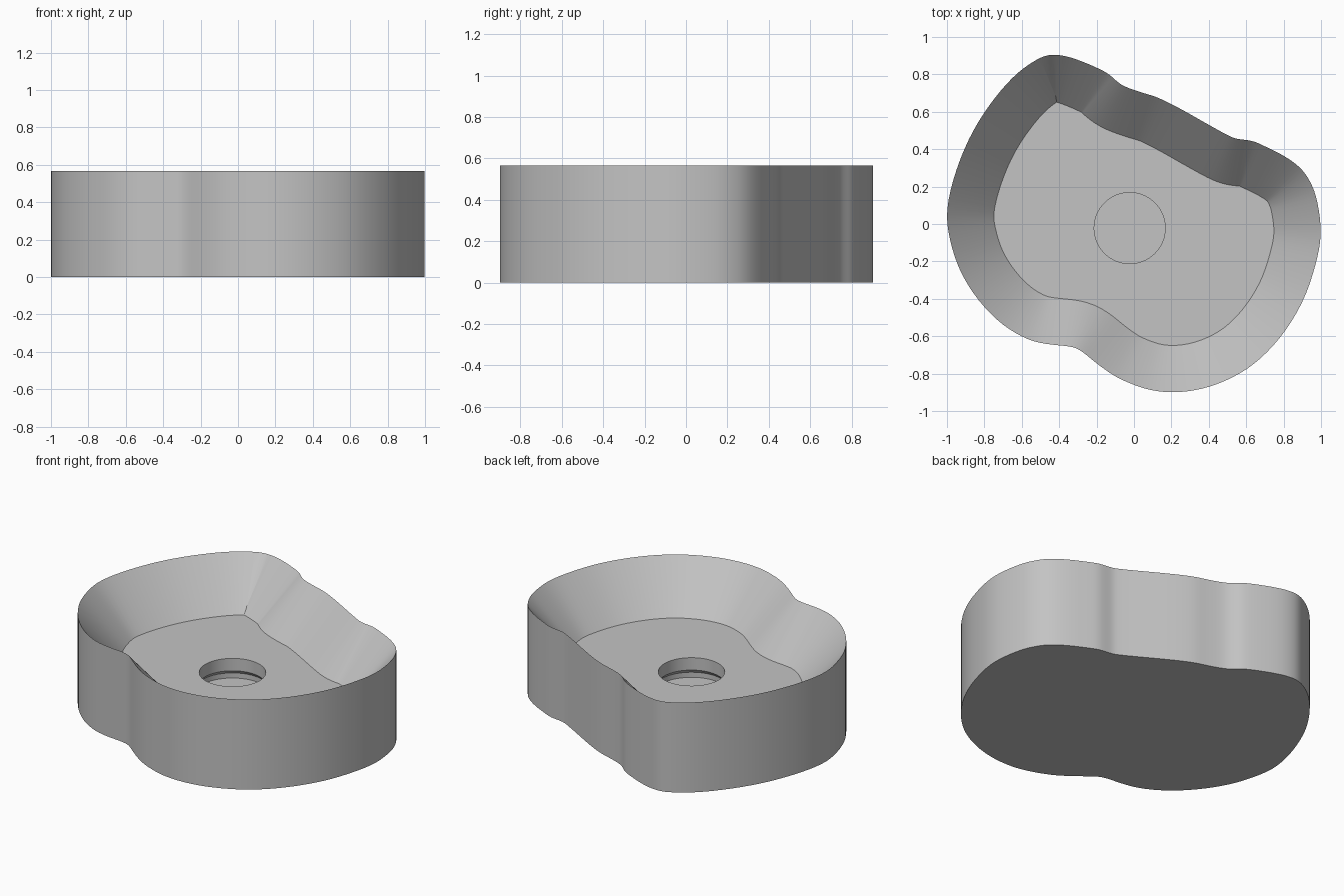
import bpy, bmesh, math
from mathutils import Vector

cube = bpy.data.objects.get("Cube")
if cube:
    bpy.data.objects.remove(cube, do_unlink=True)

HEIGHT, FLOOR, SLOPE = 0.567, 0.283, 0.25
HOLE_X, HOLE_Y = -0.023, -0.022
HOLE_SIDES, STEPS = 64, 4

# Outline of the dish, counter-clockwise from the back corner
OUTLINE = [
    (-.42, .905), (-.5, .89), (-.62, .81), (-.74, .68), (-.86, .5), (-.95, .29),
    (-1, .08), (-.985, -.08), (-.93, -.25), (-.83, -.41), (-.7, -.54),
    (-.56, -.62), (-.44, -.645), (-.34, -.655), (-.28, -.68), (-.2, -.745),
    (-.1, -.815), (0, -.86), (.1, -.89), (.22, -.9), (.36, -.882), (.5, -.833),
    (.64, -.75), (.78, -.61), (.9, -.42), (.97, -.22), (1, -.05), (.98, .12),
    (.945, .22), (.89, .3), (.8, .365), (.7, .415), (.63, .445), (.55, .455),
    (.5, .475), (.4, .53), (.25, .615), (.13, .675), (.05, .7), (-.05, .735),
    (-.1, .77), (-.14, .805), (-.22, .845), (-.33, .888)]


def spline(points):
    """Closed smooth curve through the points."""
    pts = [Vector(p) for p in points]
    n, out = len(pts), []
    for i in range(n):
        a, b, c, d = (pts[(i + k) % n] for k in (-1, 0, 1, 2))
        for s in range(STEPS):
            t = s / STEPS
            out.append(b + 0.5 * t * (c - a + t * (2 * a - 5 * b + 4 * c - d
                       + t * (3 * (b - c) + d - a))))
    return out


def relax(vectors, passes):
    n = len(vectors)
    for _ in range(passes):
        vectors = [(vectors[i - 1] + 2 * vectors[i] + vectors[(i + 1) % n]) / 4
                   for i in range(n)]
    return vectors


def inset(loop, dist):
    """Inward offset; points past a fold collapse onto the nearest clean one."""
    n = len(loop)
    normals = []
    for i in range(n):
        d = loop[(i + 1) % n] - loop[i - 1]
        normals.append(Vector((-d.y, d.x)).normalized())
    normals = relax(normals, 4)
    moved = [p + m.normalized() * dist for p, m in zip(loop, normals)]
    clean = [min((q - p).length for p in loop) > dist * 0.975 for q in moved]
    result = []
    for i in range(n):
        steps = (k for j in range(n // 2) for k in ((i + j) % n, i - j))
        result.append(moved[next((k for k in steps if clean[k]), i)])
    return result


def circle(radius):
    turn = 2 * math.pi / HOLE_SIDES
    return [Vector((HOLE_X + radius * math.cos(i * turn),
                    HOLE_Y + radius * math.sin(i * turn))) for i in range(HOLE_SIDES)]


def ring(bm, loop, z):
    return [bm.verts.new((p.x, p.y, z)) for p in loop]


def skin(bm, low, high):
    n = len(low)
    for i in range(n):
        j = (i + 1) % n
        bm.faces.new((low[i], low[j], high[j], high[i]))


bm = bmesh.new()

# Outer wall, base and sloping inner wall
outer = relax(spline(OUTLINE), 2)
base = ring(bm, outer, 0)
rim = ring(bm, outer, HEIGHT)
floor = ring(bm, inset(outer, SLOPE), FLOOR)
bm.faces.new(base[::-1])
skin(bm, base, rim)
skin(bm, rim, floor)

# Round socket with a slightly wider pocket at the bottom
profile = [(.19, FLOOR), (.19, .205), (.21, .182), (.21, .15)]
socket = [ring(bm, circle(r), z) for r, z in profile]
for upper, lower in zip(socket, socket[1:]):
    skin(bm, upper, lower)
bm.faces.new(socket[-1])

# Flat floor between the inner wall and the socket
bmesh.ops.remove_doubles(bm, verts=bm.verts[:], dist=0.0005)
edges = [e for e in bm.edges if e.is_boundary]
bmesh.ops.triangle_fill(bm, use_beauty=True, use_dissolve=False, edges=edges,
                        normal=(0, 0, 1))
bmesh.ops.recalc_face_normals(bm, faces=bm.faces[:])

mesh = bpy.data.meshes.new("dish")
bm.to_mesh(mesh)
bm.free()
dish = bpy.data.objects.new("dish", mesh)
bpy.context.scene.collection.objects.link(dish)

# Plain grey material
grey = bpy.data.materials.new("light grey")
grey.use_nodes = True
colour = (0.55, 0.55, 0.55, 1)
grey.diffuse_color = colour
grey.node_tree.nodes["Principled BSDF"].inputs["Base Color"].default_value = colour
mesh.materials.append(grey)

bpy.ops.object.select_all(action='DESELECT')
dish.select_set(True)
bpy.context.view_layer.objects.active = dish
bpy.ops.object.shade_smooth_by_angle(angle=math.radians(20))
